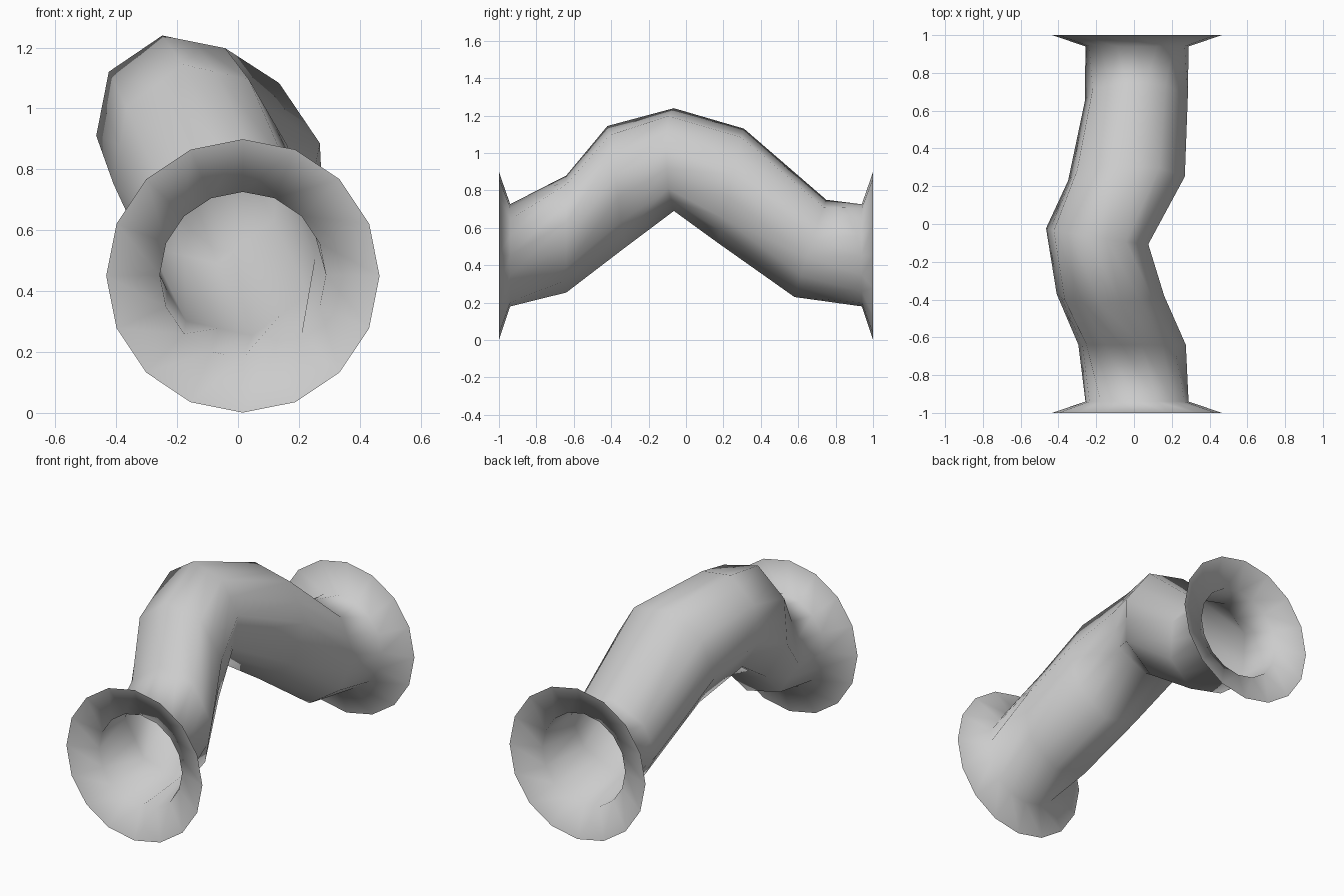
import bpy, bmesh
from math import cos, sin, pi

if "Cube" in bpy.data.objects:
    bpy.data.objects.remove(bpy.data.objects["Cube"])

N = 16

# Each ring: centre, x radius, z radius, tilt (y shift per unit x and z), octagonal?
RINGS = [
    ((0.016, -1.00, 0.450), 0.449, 0.449, 0, 0, False),           # front flare rim
    ((0.016, -0.94, 0.453), 0.273, 0.273, 0, 0, False),           # front neck
    ((-0.010, -0.64, 0.567), 0.290, 0.319, 0, 0, True),
    ((-0.125, -0.375, 0.818), 0.290, 0.333, 0.015, -0.135, True),
    ((-0.195, -0.065, 0.965), 0.276, 0.280, -0.15, -0.03, True),  # crest of bend
    ((-0.040, 0.24, 0.825), 0.315, 0.311, -0.01, 0.228, True),
    ((0.0125, 0.665, 0.490), 0.278, 0.265, -0.01, 0.325, True),
    ((0.016, 0.94, 0.453), 0.273, 0.273, 0, 0, False),            # back neck
    ((0.016, 1.00, 0.450), 0.449, 0.449, 0, 0, False),            # back flare rim
]


def section(octagon):
    """Unit outline with 16 points; the bent middle is eight-sided."""
    pts = []
    for i in range(N):
        a = 2 * pi * i / N
        r = 1.0
        if octagon:
            a += pi / N
            if i % 2:
                r = cos(pi / 8)
        pts.append((r * cos(a), r * sin(a)))
    return pts


# Bent tube with flared open ends
bm = bmesh.new()
loops = []
for (cx, cy, cz), rx, rz, tx, tz, octagon in RINGS:
    loop = []
    for u, v in section(octagon):
        x, z = rx * u, rz * v
        loop.append(bm.verts.new((cx + x, cy + tx * x + tz * z, cz + z)))
    loops.append(loop)
for a, b in zip(loops, loops[1:]):
    for i in range(N):
        j = (i + 1) % N
        bm.faces.new((a[i], b[i], b[j], a[j])).smooth = True

# Normals point away from the tube's centre line
bm.normal_update()
f = bm.faces[:] [N * 3]
c = f.calc_center_median()
axis = (loops[3][0].co + loops[3][8].co + loops[4][0].co + loops[4][8].co) / 4
if f.normal.dot(c - axis) < 0:
    bmesh.ops.reverse_faces(bm, faces=bm.faces[:])

mesh = bpy.data.meshes.new("bent_pipe")
bm.to_mesh(mesh)
bm.free()
pipe = bpy.data.objects.new("bent_pipe", mesh)
bpy.context.collection.objects.link(pipe)
